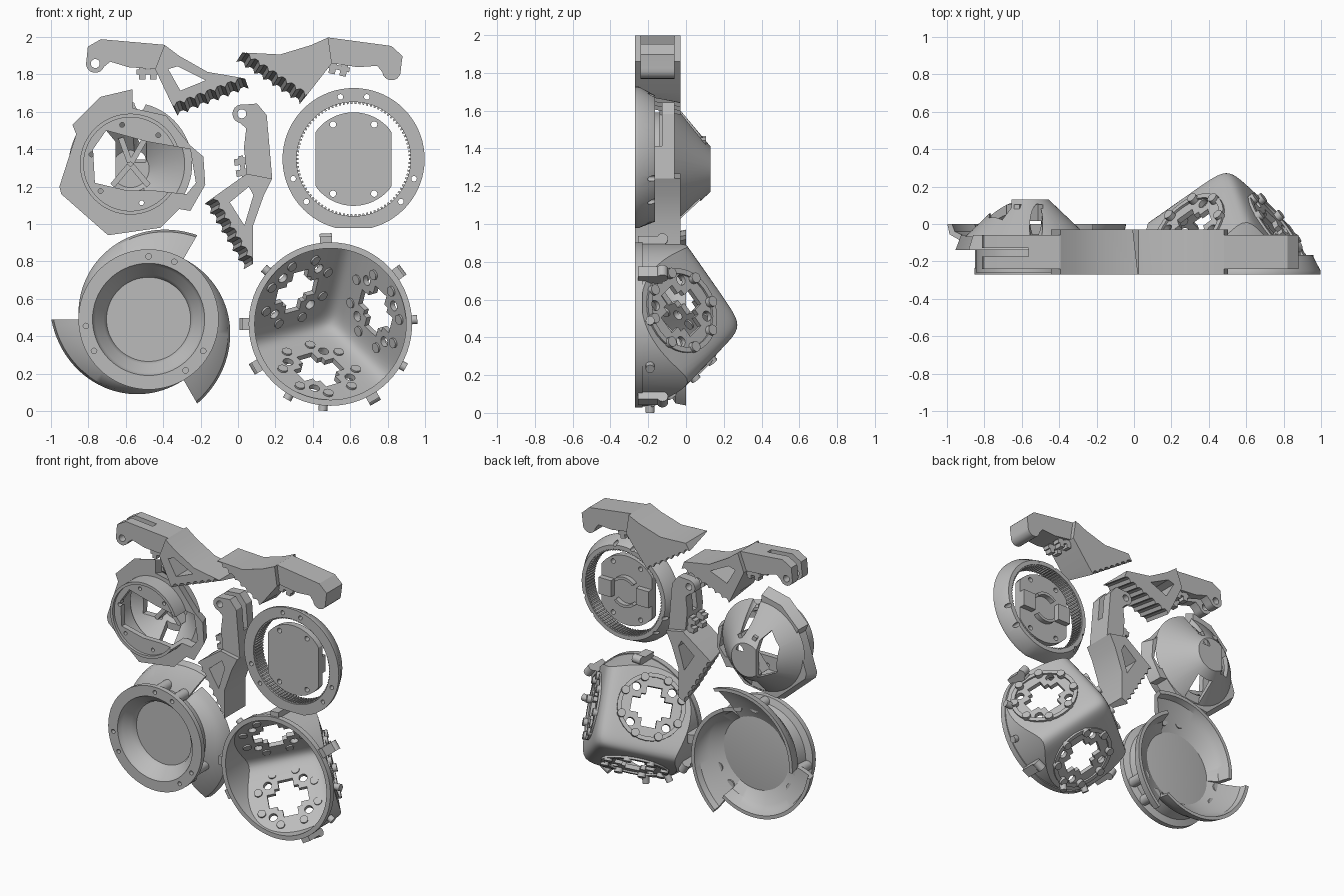
import bpy, bmesh
from math import pi, cos, sin, exp, log, radians
from mathutils import Matrix, Vector

if "Cube" in bpy.data.objects:
    bpy.data.objects.remove(bpy.data.objects["Cube"])

grey = bpy.data.materials.new("plain_grey")
grey.use_nodes = True
tone = (0.5, 0.5, 0.5, 1)
grey.diffuse_color = tone
grey.node_tree.nodes["Principled BSDF"].inputs["Base Color"].default_value = tone

FACING = Matrix.Rotation(pi / 2, 4, 'X')


# ---- helpers -------------------------------------------------------------
def shade(me):
    me.shade_smooth()
    me.set_sharp_from_angle(angle=radians(32))


def finish(name, bm, xf=Matrix()):
    bmesh.ops.remove_doubles(bm, verts=bm.verts, dist=1e-5)
    bm.transform(xf)
    bmesh.ops.recalc_face_normals(bm, faces=bm.faces)
    me = bpy.data.meshes.new(name)
    bm.to_mesh(me)
    bm.free()
    me.materials.append(grey)
    shade(me)
    ob = bpy.data.objects.new(name, me)
    bpy.context.collection.objects.link(ob)
    return ob


def cut(ob, bm, xf=Matrix()):
    """Subtract the solids in bm from ob."""
    tool = finish("cutter", bm, xf)
    tool.hide_render = True
    mod = ob.modifiers.new("cut", 'BOOLEAN')
    mod.operation, mod.solver, mod.object = 'DIFFERENCE', 'EXACT', tool
    mod.use_self = True
    dg = bpy.context.evaluated_depsgraph_get()
    me = bpy.data.meshes.new_from_object(ob.evaluated_get(dg))
    ob.modifiers.clear()
    ob.data = me
    shade(me)
    bpy.data.objects.remove(tool)


def box(bm, at, size, turn=Matrix()):
    m = Matrix.Translation(at) @ turn @ Matrix.Diagonal((*size, 1))
    bmesh.ops.create_cube(bm, size=1, matrix=m)


def rod(bm, at, r, length, turn=FACING, sides=20):
    bmesh.ops.create_cone(bm, cap_ends=True, segments=sides, radius1=r, radius2=r,
                          depth=length, matrix=Matrix.Translation(at) @ turn)


def prism(bm, front, y0, y1, back=None):
    """Solid between a front outline at y0 and a back outline at y1."""
    a = [bm.verts.new((x, y0, z)) for x, z in front]
    b = [bm.verts.new((x, y1, z)) for x, z in back or front]
    bm.faces.new(a)
    bm.faces.new(b[::-1])
    for i in range(len(a)):
        bm.faces.new((a[i - 1], a[i], b[i], b[i - 1]))


def sweep(bm, profile, closed=True, start=0, span=2 * pi, n=72):
    """Turn profile(angle) -> [(radius, y)] about the y axis."""
    full = span > 6.28
    rings = []
    for i in range(n if full else n + 1):
        t = start + span * i / n
        rings.append([bm.verts.new((r * cos(t), y, r * sin(t))) for r, y in profile(t)])
    m = len(rings[0])
    for i in range(n):
        a, b = rings[i], rings[(i + 1) % len(rings)]
        for j in range(m if closed else m - 1):
            k = (j + 1) % m
            bm.faces.new((a[j], a[k], b[k], b[j]))
    if not full:
        bm.faces.new(rings[0])
        bm.faces.new(rings[-1][::-1])


def polar(deg, r, y):
    return Vector((r * cos(radians(deg)), y, r * sin(radians(deg))))


def about_y(deg):
    return Matrix.Rotation(-radians(deg), 4, 'Y')


def pairs(middle, spread):
    return [middle + s * spread + k * 120 for k in range(3) for s in (-1, 1)]


def at(x, z):
    return Matrix.Translation((x, 0, z))


# ---- three hinged legs, one mirrored ------------------------------------
TIP = Vector((-.44, 0, .28))
ARM = [(-.48, .37), (-.41, .41), (-.07, .38), (-.03, .3), (-.12, .25), (-.26, .26),
       (-.36, .29)] + [tuple((TIP + polar(a, .05, 0)).xz) for a in range(340, 150, -20)]
HEEL = [(-.03, .06), (-.12, .25), (-.07, .38), (.01, .32), (.16, .235), (.36, .20)]


def make_leg(name, xf):
    toe_a, toe_b = Vector((.38, .145)), Vector((0, 0))
    up = Vector((-.006, .017))
    toes = [toe_a.lerp(toe_b, i / 21) + (up if i % 3 else up * 0) for i in range(22)]
    lift = up * 2.9
    foot = bmesh.new()
    prism(foot, HEEL + [tuple(p + lift) for p in toes], -.27, -.03,
          HEEL + [tuple(p) for p in toes])
    foot = finish(name + "_foot", foot, xf)
    hole = bmesh.new()
    prism(hole, [(-.05, .25), (.0, .265), (.15, .19), (.015, .135)], -.4, .1)
    cut(foot, hole, xf)

    arm = bmesh.new()
    prism(arm, ARM, -.24, -.06)
    arm = finish(name + "_arm", arm, xf)
    slot = bmesh.new()
    box(slot, (-.4, -.15, .3), (.32, .045, .4))
    cut(arm, slot, xf)
    pin = bmesh.new()
    rod(pin, (-.44, -.15, .28), .024, .4)
    cut(arm, pin, xf)

    hook = bmesh.new()
    for y in (-.2, -.1):
        for x in (-.19, -.13):
            box(hook, (x, y, .235), (.035, .05, .08))
        box(hook, (-.16, y, .235), (.12, .05, .025))
    finish(name + "_hook", hook, xf)


make_leg("left_leg", at(.33, 1.642) @ about_y(-12.7) @ Matrix.Diagonal((-1, 1, 1, 1)))
make_leg("right_leg", at(-.323, 1.578))
make_leg("middle_leg", at(-.179, 1.107) @ about_y(-80))

# ---- toothed ring --------------------------------------------------------
RING = at(.618, 1.347)
bm = bmesh.new()
sweep(bm, lambda t: [(.305, -.27), (.38, -.27), (.38, -.25), (.335, -.165), (.305, -.165)])
for v in bm.verts:
    v.co.z = max(v.co.z, -.368)
ring = finish("gear_ring", bm, RING)
bm = bmesh.new()
for a in pairs(90, 12):
    rod(bm, polar(a, .34, -.22), .015, .3, sides=12)
cut(ring, bm, RING)
bm = bmesh.new()
for i in range(90):
    box(bm, polar(i * 4, .302, -.215), (.014, .09, .01), about_y(i * 4))
finish("gear_teeth", bm, RING)

# flat-sided plate in the ring
bm = bmesh.new()
outline = [(max(-.203, min(.203, .25 * cos(i * pi / 36))), .25 * sin(i * pi / 36))
           for i in range(72)]
prism(bm, outline, -.25, -.205)
plate = finish("gear_plate", bm, RING)
bm = bmesh.new()
for x in (-.11, .11):
    for z in (-.185, .185):
        rod(bm, (x, -.22, z), .017, .3)
cut(plate, bm, RING)
bm = bmesh.new()
for s in (-1, 1):
    box(bm, (s * .15, -.19, 0), (.1, .05, .12))
    sweep(bm, lambda t: [(.09, -.21), (.11, -.21), (.11, -.17), (.09, -.17)],
          start=pi / 2 * s - .8, span=1.6, n=16)
finish("gear_plate_blocks", bm, RING)

# ---- windowed housing ----------------------------------------------------
CASE = at(-.575, 1.32)
SKIRT = [(-.38, -.12), (-.29, .16), (-.31, .21), (-.16, .36), (.01, .40), (.01, .30),
         (.19, .26), (.32, .10), (.39, .04), (.40, -.11), (.32, -.25), (.26, -.24),
         (.16, -.34), (-.12, -.38), (-.37, -.16)]
OPENING = [(-.2, .08), (-.13, .18), (.09, .12), (.32, .08), (.35, -.1), (.3, -.16),
           (.12, -.14), (-.02, -.14), (-.19, -.1)]


def case_opening(low, high):
    """The part of the opening between two x limits, as a cutter."""
    tool = bmesh.new()
    prism(tool, [(max(low, min(high, x)), z) for x, z in OPENING], -.4, .2)
    return tool


bm = bmesh.new()
prism(bm, SKIRT, -.14, -.06, [(x * .92, z * .92) for x, z in SKIRT])
skirt = finish("housing_skirt", bm, CASE)
bm = bmesh.new()
rod(bm, (0, -.1, 0), .25, .4, sides=48)
cut(skirt, bm, CASE)
bm = bmesh.new()
sweep(bm, lambda t: [(0, -.24), (.25, -.24), (.25, -.26), (.27, -.26), (.27, -.07),
                     (.24, -.07), (.24, -.2), (0, -.2)], closed=False)
collar = finish("housing_collar", bm, CASE)
bm = bmesh.new()
for a in pairs(74, 28):
    rod(bm, polar(a, .215, -.2), .013, .15, sides=12)
cut(collar, bm, CASE)
bm = bmesh.new()
sweep(bm, lambda t: [(0, .13), (.12, .13), (.33, -.07), (.29, -.07), (.10, .1), (0, .1)],
      closed=False)
for v in bm.verts:
    v.co.z -= max(0, v.co.y + .07) * .15
cone = finish("housing_cone", bm, CASE)
bm = bmesh.new()
box(bm, polar(275, .22, .01), (.2, .13, .12), about_y(275))
rod(bm, polar(75, .2, .02), .035, .4, Matrix.Rotation(.5, 4, 'X'))
cut(cone, bm, CASE)
for part in (skirt, collar):
    cut(part, case_opening(-.2, .35), CASE)
for low, high in ((-.2, -.08), (.11, .35)):
    cut(cone, case_opening(low, high), CASE)
bm = bmesh.new()
for a in (60, 110, 230, 310):
    box(bm, polar(a, .08, .06), (.14, .09, .03), about_y(a))
finish("housing_ribs", bm, CASE)

# ---- bowl with three spiral fins ----------------------------------------
BOWL = at(-.478, .49)
bm = bmesh.new()
sweep(bm, lambda t: [(0, -.16), (.225, -.16), (.24, -.2), (.285, -.235), (.30, -.27),
                     (.375, -.27), (.375, -.235), (.33, -.22), (.315, -.14),
                     (.26, -.13), (0, -.13)], closed=False)
bowl = finish("bowl", bm, BOWL)
bm = bmesh.new()
for a in pairs(78, 12):
    rod(bm, polar(a, .337, -.25), .015, .1, sides=12)
cut(bowl, bm, BOWL)
for k, name in enumerate(("upper", "right", "lower")):
    first = pi / 3 + k * 2 * pi / 3

    def fin(t):
        u = (t - first) / (2 * pi / 3)
        R = .375 + .145 * max(0, 1 - u) ** 1.4
        m = (R + .31) / 2
        return [(.29, -.15), (m, -.11), (R - .012, -.055), (R, 0), (R - .025, 0),
                (R - .04, -.04), (m - .02, -.08), (.26, -.125)]
    bm = bmesh.new()
    sweep(bm, fin, start=first, span=2 * pi / 3, n=32)
    finish(name + "_spiral_fin", bm, BOWL)
bm = bmesh.new()
for a in pairs(78, 12):
    rod(bm, polar(a, .337, -.17), .036, .14)
finish("bowl_pillars", bm, BOWL)

# ---- rounded corner dome -------------------------------------------------
DOME = at(.494, .465)
FACES = (16, 136, 256)
SLOPE = 1.35


def shell(t, R, H):
    pts = []
    for i in range(25):
        r = R * i / 24
        f = sum(exp(-15 * (H - SLOPE * r * cos(t - radians(a)))) for a in FACES)
        pts.append((r, max(-log(f) / 15, -.255)))
    return pts + [(R, -.27)]


bm, studs = bmesh.new(), bmesh.new()
sweep(bm, lambda t: shell(t, .43, .345) + shell(t, .405, .295)[::-1], n=96)
dome = finish("dome", bm, DOME)
bm = bmesh.new()
for a in FACES:
    out = polar(a, SLOPE, 1).normalized()
    side = polar(a + 90, 1, 0)
    turn = Matrix((side, out.cross(side), out)).transposed().to_4x4()
    turn = turn @ Matrix.Rotation(pi / 4, 4, 'Z')
    frame = Matrix.Translation(polar(a, .27, .335 - SLOPE * .27)) @ turn
    # cross window, round holes and studs
    for size in ((.27, .1, .2), (.1, .27, .2), (.16, .16, .2)):
        box(bm, frame.translation, size, turn)
    for i in range(16):
        if i % 4 == 2:
            rod(bm, frame @ polar(i * 22.5, .17, 0).xzy, .028, .2, turn, 16)
        elif i % 2:
            rod(studs, frame @ polar(i * 22.5, .205, 0).xzy, .028, .07, turn, 12)
    # raised collar round each window
    edge = bmesh.new()
    sweep(edge, lambda t: [(.2, -.02), (.228, -.02), (.228, .018), (.2, .018)], n=32)
    finish("window_collar", edge, DOME @ frame @ FACING)
cut(dome, bm, DOME)
finish("window_studs", studs, DOME)

# rim and hinge tabs
bm = bmesh.new()
sweep(bm, lambda t: [(.405, -.27), (.437, -.27), (.437, -.23), (.405, -.23)])
finish("dome_rim", bm, DOME)
bm = bmesh.new()
for a in (93, 37, 180, 210, 300):
    box(bm, polar(a, .44, -.19), (.06, .13, .065), about_y(a))
    rod(bm, polar(a, .455, -.125), .03, .065, about_y(a), 16)
for a in (3, 265, 330, 140, 240):
    rod(bm, polar(a, .435, -.19), .024, .06, about_y(a) @ Matrix.Rotation(pi / 2, 4, 'Y'), 12)
finish("hinge_tabs", bm, DOME)
